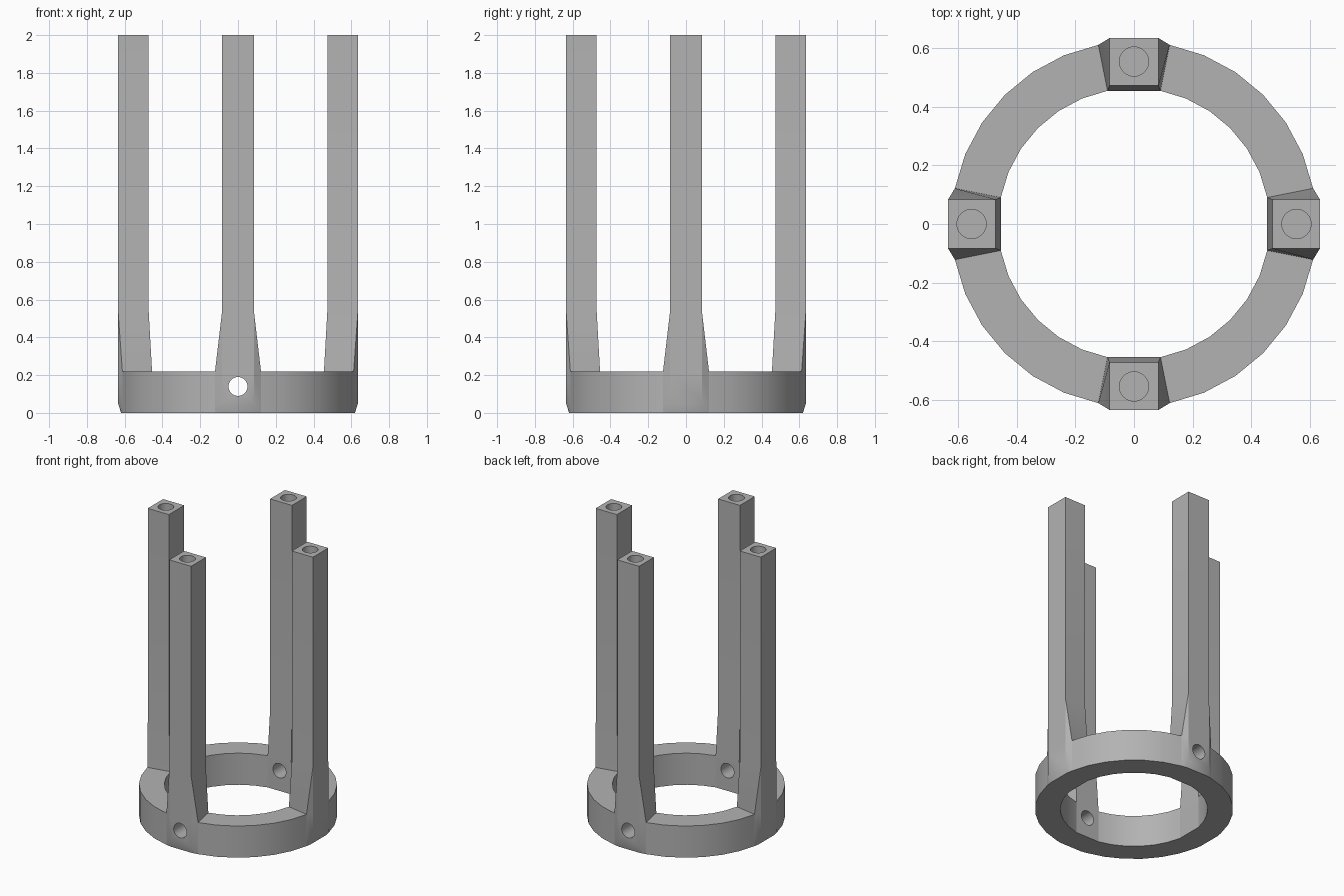
import bpy, bmesh
from math import radians, sin, cos, pi
from mathutils import Matrix, Vector

cube = bpy.data.objects.get("Cube")
if cube:
    bpy.data.objects.remove(cube, do_unlink=True)

# One grey for everything
grey = bpy.data.materials.new("plain grey")
grey.use_nodes = True
colour = (0.45, 0.45, 0.45, 1)
grey.diffuse_color = colour
grey.node_tree.nodes["Principled BSDF"].inputs["Base Color"].default_value = colour

OUTER, INNER, RING_TOP, TOP = 0.624, 0.464, 0.22, 2.0
HALF, FACE, BACK, FLARE_TOP = 0.084, 0.635, 0.473, 0.54
STEP = 2 * pi / 32
HOLE = 0.05


def make_object(name, bm):
    bmesh.ops.remove_doubles(bm, verts=bm.verts, dist=0.0001)
    bmesh.ops.recalc_face_normals(bm, faces=bm.faces)
    mesh = bpy.data.meshes.new(name)
    bm.to_mesh(mesh)
    bm.free()
    mesh.materials.append(grey)
    obj = bpy.data.objects.new(name, mesh)
    bpy.context.collection.objects.link(obj)
    return obj


def smooth(obj, angle):
    bpy.ops.object.select_all(action='DESELECT')
    obj.select_set(True)
    bpy.context.view_layer.objects.active = obj
    bpy.ops.object.shade_smooth_by_angle(angle=radians(angle))


def cut_hole(obj, matrix, depth):
    bm = bmesh.new()
    bmesh.ops.create_cone(bm, cap_ends=True, segments=32, radius1=HOLE,
                          radius2=HOLE, depth=depth, matrix=matrix)
    cutter = make_object("hole_cutter", bm)
    cutter.hide_render = True
    mod = obj.modifiers.new("hole", 'BOOLEAN')
    mod.operation, mod.solver, mod.object = 'DIFFERENCE', 'EXACT', cutter
    bpy.context.view_layer.objects.active = obj
    bpy.ops.object.modifier_apply(modifier=mod.name)
    bpy.data.objects.remove(cutter, do_unlink=True)


def ring_arc(name, turn):
    """Quarter of the base ring, running between two post feet."""
    bm = bmesh.new()
    loops = []
    for i in range(1, 8):
        a = turn + i * STEP
        loops.append([bm.verts.new((r * cos(a), r * sin(a), z)) for r, z in
                      ((OUTER, 0), (OUTER, RING_TOP), (INNER, RING_TOP), (INNER, 0))])
    for a, b in zip(loops, loops[1:]):
        for k in range(4):
            bm.faces.new((a[k], a[k - 1], b[k - 1], b[k]))
    smooth(make_object(name, bm), 30)


def post(name, turn, cross_hole):
    """Square post whose flared foot fills the gap in the ring."""
    edge_x, edge_y = OUTER * sin(STEP), OUTER * cos(STEP)
    in_x, in_y = INNER * sin(STEP), INNER * cos(STEP)
    foot = (edge_x, edge_y, in_x, in_y)
    shaft = (HALF, FACE, HALF, BACK)
    levels = [(0, foot, 0.619), (0.05, foot, FACE), (RING_TOP, foot, FACE),
              (FLARE_TOP, shaft, FACE), (TOP, shaft, FACE)]
    bm = bmesh.new()
    loops = []
    for z, (ex, ey, ix, iy), face in levels:
        half = [(HALF, face), (ex, ey), (ix, iy)]
        outline = half + [(-x, y) for x, y in reversed(half)]
        loops.append([bm.verts.new((x, -y, z)) for x, y in outline])
    for a, b in zip(loops, loops[1:]):
        for k in range(6):
            bm.faces.new((a[k], a[k - 1], b[k - 1], b[k]))
    bm.faces.new(loops[0])
    bm.faces.new(loops[-1])
    obj = make_object(name, bm)
    # Blind socket in the top, and a pin hole through the foot
    cut_hole(obj, Matrix.Translation((0, -0.555, TOP)), 0.4)
    if cross_hole:
        cut_hole(obj, Matrix.Translation((0, -0.55, 0.14)) @ Matrix.Rotation(pi / 2, 4, 'X'), 0.5)
    obj.data.transform(Matrix.Rotation(turn, 4, 'Z'))
    smooth(obj, 30)


for i, side in enumerate(("front", "left", "back", "right")):
    post(side + "_post", i * pi / 2, side in ("front", "back"))
    ring_arc("base_ring_" + side, i * pi / 2)
